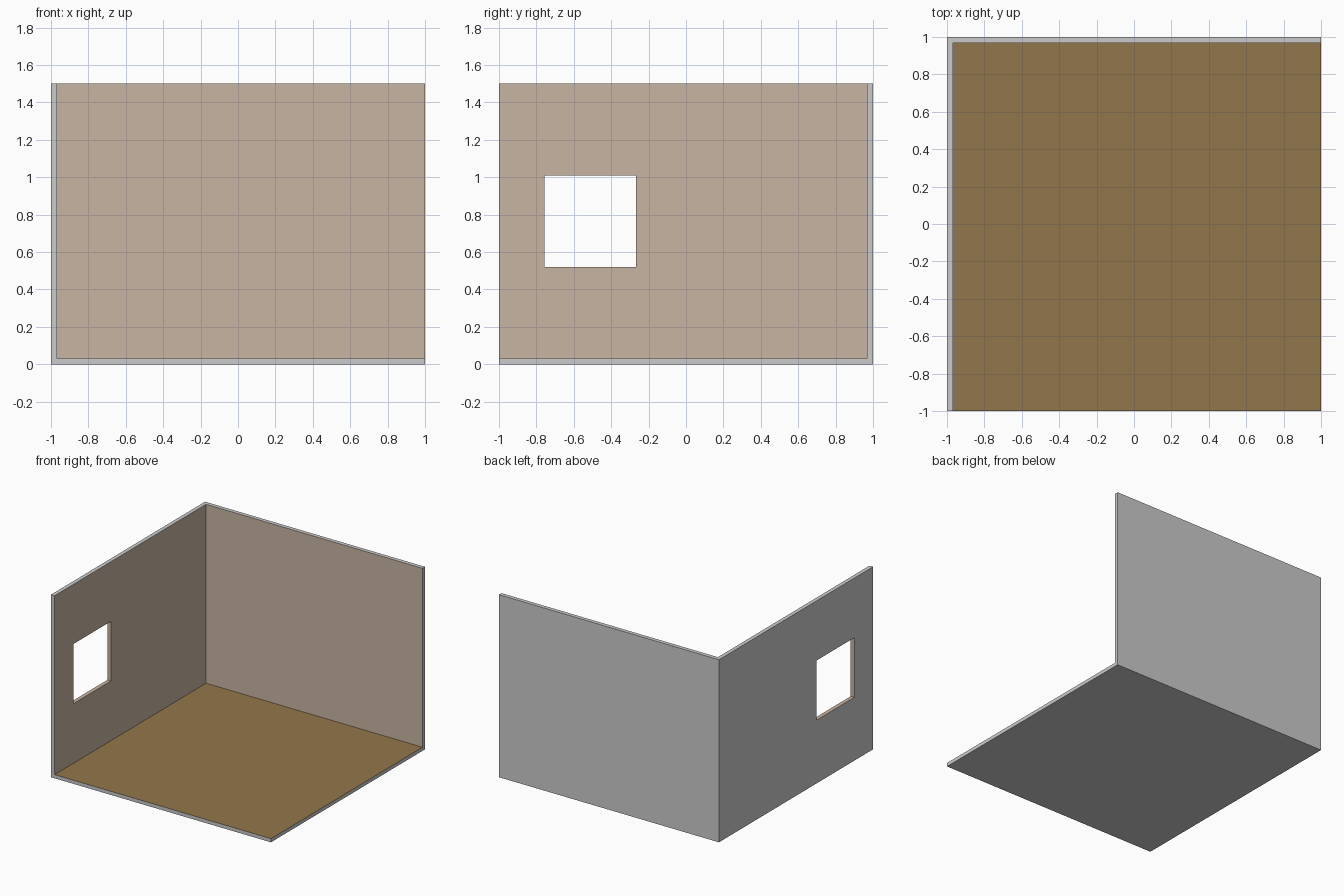
import bpy, bmesh
from mathutils import Vector

if "Cube" in bpy.data.objects:
    bpy.data.objects.remove(bpy.data.objects["Cube"])


def material(name, rgb):
    m = bpy.data.materials.new(name)
    m.diffuse_color = (*rgb, 1)
    m.use_nodes = True
    m.node_tree.nodes["Principled BSDF"].inputs["Base Color"].default_value = m.diffuse_color
    return m


# slot 0 stays plain grey
SLOTS = [None, material("wall_paint", (0.58, 0.46, 0.37)),
         material("floor_wood", (0.29, 0.18, 0.07))]


def box(name, lo, hi, slot=0, bottom_slot=None):
    """Axis-aligned box; its lower face may use a different material slot."""
    lo, hi = Vector(lo), Vector(hi)
    bm = bmesh.new()
    bmesh.ops.create_cube(bm, size=1)
    bmesh.ops.scale(bm, vec=hi - lo, verts=bm.verts)
    bmesh.ops.translate(bm, vec=(lo + hi) / 2, verts=bm.verts)
    bm.normal_update()
    for f in bm.faces:
        is_bottom = f.normal.z < -0.5
        f.material_index = bottom_slot if is_bottom and bottom_slot else slot
    me = bpy.data.meshes.new(name)
    bm.to_mesh(me)
    bm.free()
    for m in SLOTS:
        me.materials.append(m)
    ob = bpy.data.objects.new(name, me)
    bpy.context.collection.objects.link(ob)
    return ob


def cut(target, cutter):
    mod = target.modifiers.new(cutter.name, 'BOOLEAN')
    mod.operation = 'DIFFERENCE'
    mod.solver = 'EXACT'
    mod.material_mode = 'INDEX'
    mod.object = cutter
    bpy.context.view_layer.objects.active = target
    bpy.ops.object.modifier_apply(modifier=mod.name)
    bpy.data.objects.remove(cutter)


T = 0.033  # wall and floor thickness

# Floor, left wall and back wall as one continuous shell
room = box("room_shell", (-1, -1, 0), (1, 1, 1.5))
cut(room, box("interior", (-1 + T, -1.2, 0.03), (1.2, 1 - T, 1.7), 1, 2))

# Square window opening in the left wall
cut(room, box("window_opening", (-1.2, -0.757, 0.52), (-0.8, -0.267, 1.01), 1))
